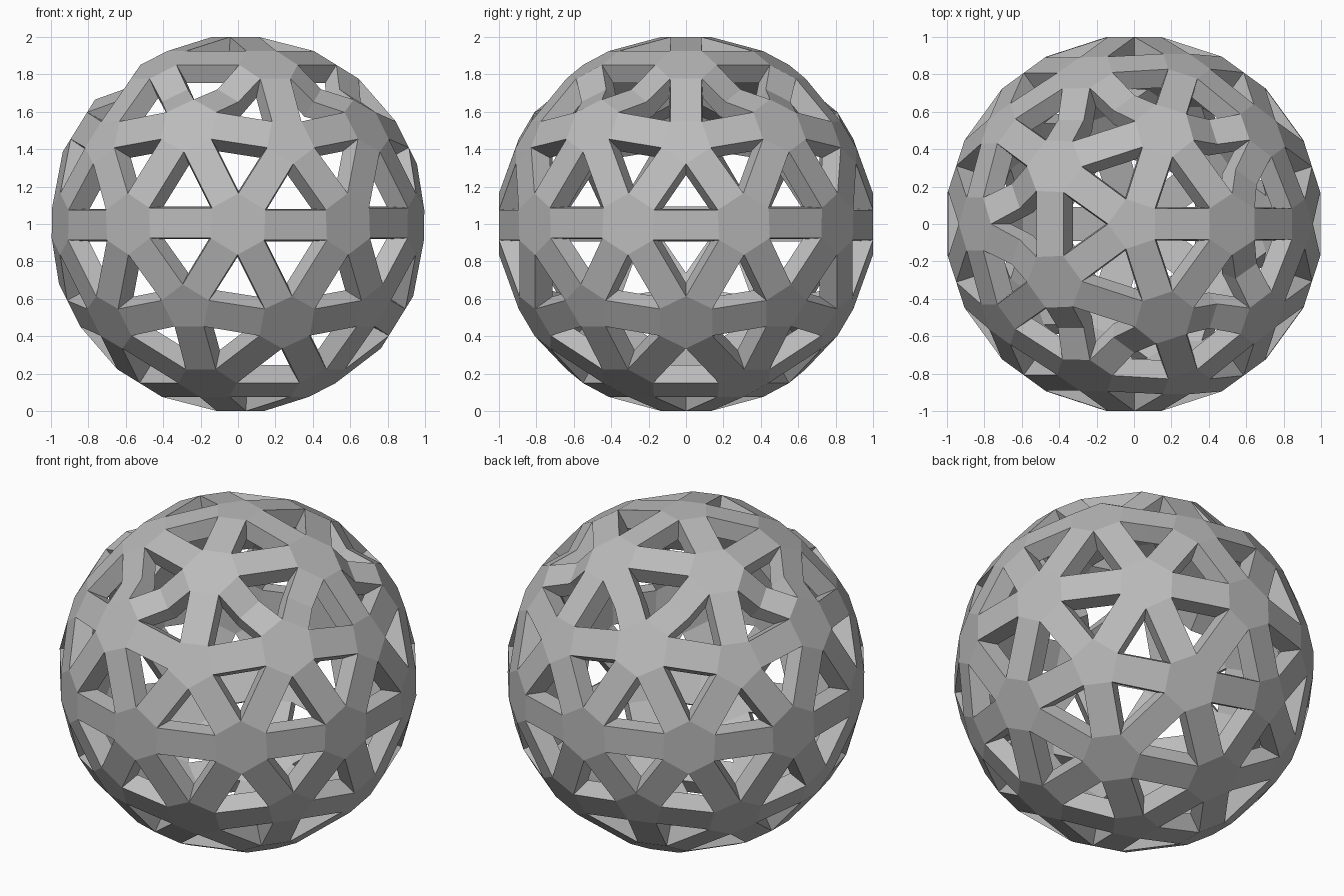
import bpy
import bmesh
import math

cube = bpy.data.objects.get("Cube")
if cube:
    bpy.data.objects.remove(cube, do_unlink=True)

OUTER = (1.0, 0.082)    # distance from the centre, half the strut width
INNER = (0.885, 0.088)
SINK = 0.05             # sag of the struts around the top ring

# One grey material
grey = bpy.data.materials.new("light_grey")
grey.use_nodes = True
colour = (0.5, 0.5, 0.5, 1)
grey.diffuse_color = colour
bsdf = next(n for n in grey.node_tree.nodes if n.type == "BSDF_PRINCIPLED")
bsdf.inputs["Base Color"].default_value = colour

# Geodesic guide: its corners become hubs and its edges become struts
guide = bmesh.new()
bmesh.ops.create_icosphere(guide, subdivisions=2, radius=1)
guide.normal_update()
lattice = bmesh.new()


def build_skin(radius, half_width):
    """Add hub plates and two-part struts; return the points along each strut side."""
    corner, sides = {}, {}
    for v in guide.verts:
        n = v.co.normalized()
        across = n.orthogonal().normalized()
        up = n.cross(across)
        reach = half_width / math.sin(math.pi / len(v.link_faces))
        ring = []
        for f in v.link_faces:
            d = f.calc_center_median() - v.co
            d = (d - n * d.dot(n)).normalized()
            point = lattice.verts.new(n * radius + d * reach)
            corner[v, f] = point
            ring.append((math.atan2(d.dot(up), d.dot(across)), point))
        ring.sort(key=lambda item: item[0])
        lattice.faces.new([point for _, point in ring])

    for e in guide.edges:
        a, b = e.verts
        low, high = sorted((a.co.z, b.co.z))
        sags = 0.5 < low < 0.6 and 0.8 < high < 0.9
        for f in e.link_faces:
            start, end = corner[a, f], corner[b, f]
            middle = (start.co + end.co) / 2
            if sags:
                middle -= middle.normalized() * SINK
            sides[e, f] = (start, lattice.verts.new(middle), end)
        left, right = (sides[e, f] for f in e.link_faces)
        for i in range(2):
            lattice.faces.new([left[i], left[i + 1], right[i + 1], right[i]])
    return sides


outer_sides = build_skin(*OUTER)
inner_sides = build_skin(*INNER)

# Hole walls join the two skins
for key, outer in outer_sides.items():
    inner = inner_sides[key]
    for i in range(2):
        lattice.faces.new([outer[i], outer[i + 1], inner[i + 1], inner[i]])
guide.free()

bmesh.ops.recalc_face_normals(lattice, faces=lattice.faces)
bmesh.ops.translate(lattice, verts=lattice.verts, vec=(0, 0, 1))

mesh = bpy.data.meshes.new("lattice_ball")
lattice.to_mesh(mesh)
lattice.free()
mesh.materials.append(grey)
ball = bpy.data.objects.new("lattice_ball", mesh)
bpy.context.collection.objects.link(ball)
